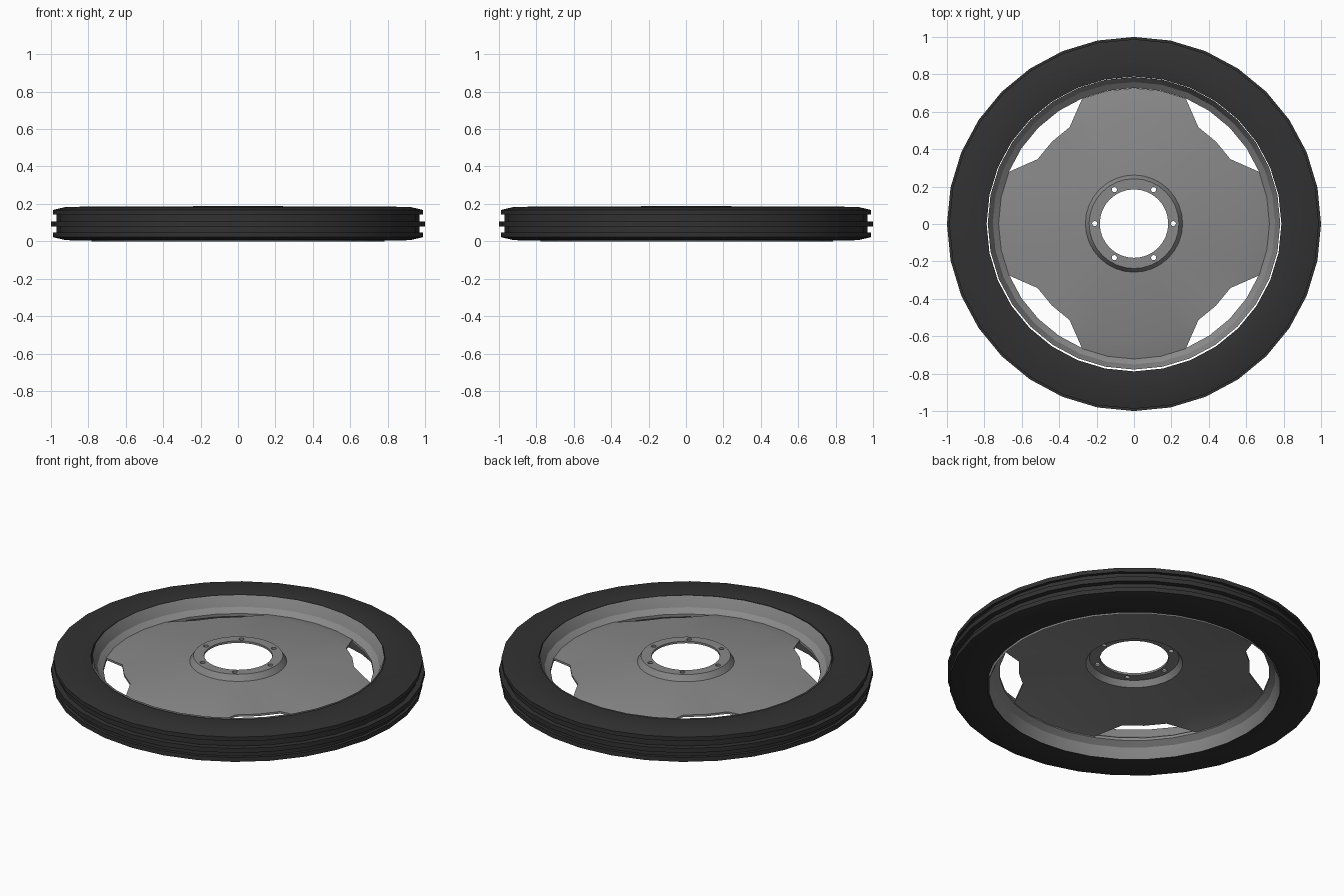
import bpy, bmesh, math

if "Cube" in bpy.data.objects:
    bpy.data.objects.remove(bpy.data.objects["Cube"])

SEG = 32  # sides of every turned part


def material(name, v):
    m = bpy.data.materials.new(name)
    m.diffuse_color = (v, v, v, 1)
    m.use_nodes = True
    m.node_tree.nodes["Principled BSDF"].inputs["Base Color"].default_value = m.diffuse_color
    return m


rubber = material("black_rubber", 0.031)
metal = material("grey_metal", 0.25)


def lathe(name, profile, mat, adjust=None, y=0.0):
    """Turn a closed (radius, height) profile around z."""
    bm = bmesh.new()
    rings = []
    for i in range(SEG):
        a = 2 * math.pi * i / SEG
        pts = adjust(i, profile) if adjust else profile
        rings.append([bm.verts.new((r * math.cos(a), r * math.sin(a), z)) for r, z in pts])
    n = len(profile)
    for i in range(SEG):
        p, q = rings[i], rings[(i + 1) % SEG]
        for j in range(n):
            k = (j + 1) % n
            bm.faces.new((p[j], q[j], q[k], p[k]))
    bmesh.ops.remove_doubles(bm, verts=bm.verts[:], dist=1e-5)
    bmesh.ops.recalc_face_normals(bm, faces=bm.faces[:])
    me = bpy.data.meshes.new(name)
    bm.to_mesh(me)
    bm.free()
    me.materials.append(mat)
    ob = bpy.data.objects.new(name, me)
    bpy.context.collection.objects.link(ob)
    ob.location.y = y
    return ob


def smooth(ob):
    bpy.ops.object.select_all(action='DESELECT')
    ob.select_set(True)
    bpy.context.view_layer.objects.active = ob
    bpy.ops.object.shade_smooth_by_angle(angle=math.radians(20))


# tire with three tread ribs
tire = lathe("tire", [
    (0.788, 0.180), (0.82, 0.185), (0.92, 0.184), (0.988, 0.168), (0.988, 0.144),
    (0.97, 0.144), (0.97, 0.107), (1.0, 0.107), (1.0, 0.080), (0.97, 0.080),
    (0.97, 0.048), (0.988, 0.048), (0.988, 0.022), (0.92, 0.006), (0.82, 0.004),
    (0.788, 0.008)], rubber)
smooth(tire)

# stepped rim
steps = [(0.782, 0.092), (0.765, 0.058), (0.755, 0.033), (0.723, 0.008)]
mid = 0.092
rim = lathe("rim", [(r, mid + h) for r, h in steps] +
            [(r, mid - h) for r, h in reversed(steps)], metal, y=0.004)
smooth(rim)

# pressed wheel disc: raised hub, sloping web, four edge notches
T = 0.012
top = [(0.183, 0.190), (0.24, 0.190), (0.26, 0.157), (0.62, 0.128), (0.724, 0.102)]
disc_profile = top + [(r, z - T) for r, z in reversed(top)]


def notch(i, pts):
    if i % 8 not in (3, 4, 5):
        return pts
    pts = list(pts)
    pts[4], pts[5] = pts[3], pts[6]  # pull the edge back to the crease
    return pts


disc = lathe("wheel_disc", disc_profile, metal, notch, y=0.002)

# six bolt holes through the hub
bm = bmesh.new()
for k in range(6):
    a = k * math.pi / 3
    res = bmesh.ops.create_cone(bm, cap_ends=True, segments=12, radius1=0.014,
                                radius2=0.014, depth=0.1)
    bmesh.ops.translate(bm, verts=res["verts"],
                        vec=(0.21 * math.cos(a), 0.21 * math.sin(a) + 0.002, 0.185))
me = bpy.data.meshes.new("bolt_hole_cutter")
bm.to_mesh(me)
bm.free()
me.materials.append(metal)
cutter = bpy.data.objects.new("bolt_hole_cutter", me)
bpy.context.collection.objects.link(cutter)
cutter.hide_render = True

bpy.context.view_layer.objects.active = disc
mod = disc.modifiers.new("bolt_holes", 'BOOLEAN')
mod.operation = 'DIFFERENCE'
mod.solver = 'EXACT'
mod.object = cutter
bpy.ops.object.modifier_apply(modifier=mod.name)
bpy.data.objects.remove(cutter)
smooth(disc)
